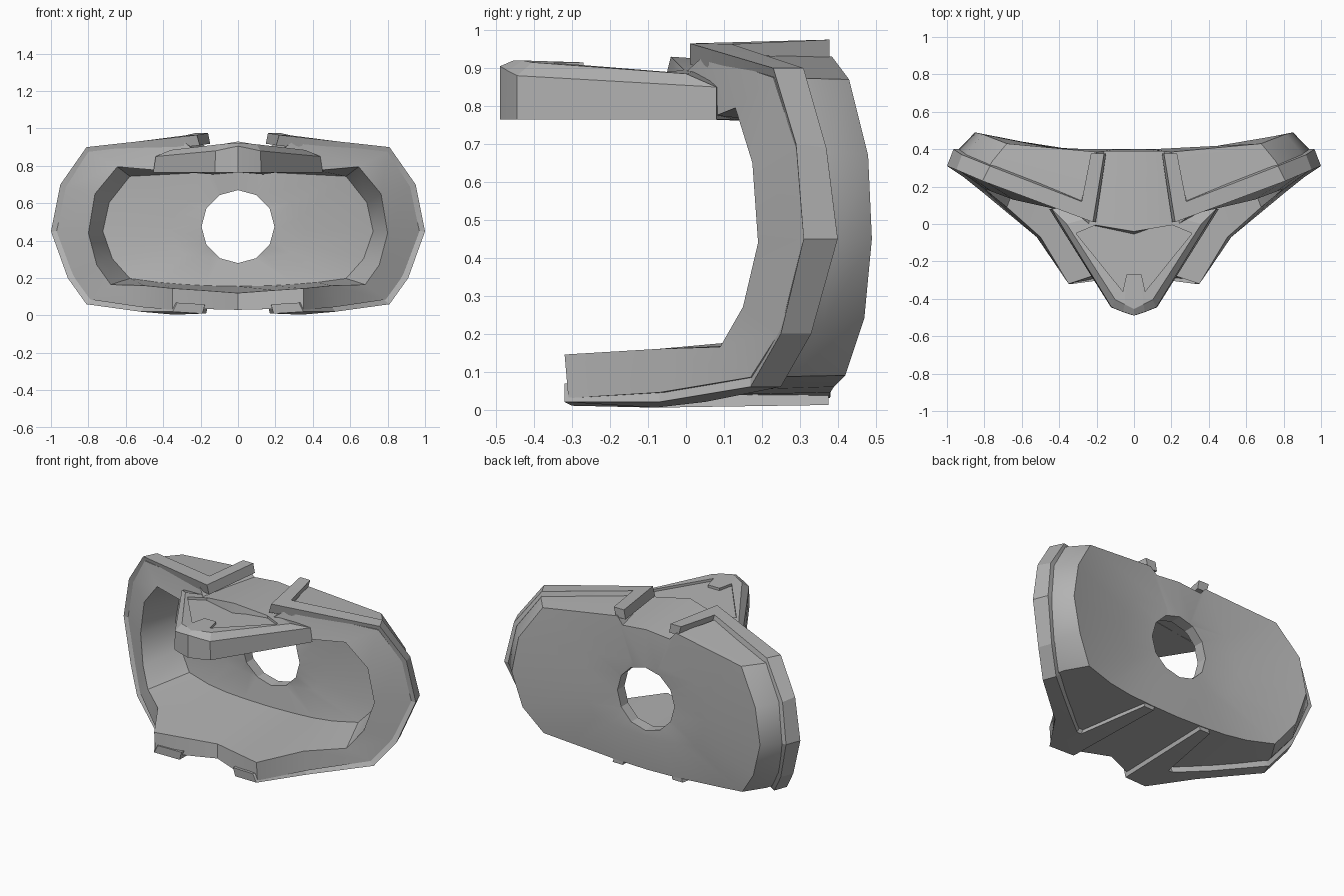
import bpy, bmesh, math
from mathutils import Vector

if "Cube" in bpy.data.objects:
    bpy.data.objects.remove(bpy.data.objects["Cube"])

grey = bpy.data.materials.new("plain grey")
grey.use_nodes = True
grey.diffuse_color = (0.45, 0.45, 0.45, 1)
grey.node_tree.nodes["Principled BSDF"].inputs["Base Color"].default_value = (0.45, 0.45, 0.45, 1)


def full_ring(half):
    """Mirror a half ring whose first and last points lie on the centre plane."""
    return list(half) + [(-x, y, z) for x, y, z in half[-2:0:-1]]


def loft(name, rings, angle=30):
    """Skin closed rings of equal length and cap both ends."""
    bm = bmesh.new()
    loops = [[bm.verts.new(p) for p in ring] for ring in rings]
    for a, b in zip(loops, loops[1:]):
        for i in range(len(a)):
            j = (i + 1) % len(a)
            bm.faces.new((a[i], a[j], b[j], b[i]))
    bm.faces.new(loops[0][::-1])
    bm.faces.new(loops[-1])
    bmesh.ops.recalc_face_normals(bm, faces=bm.faces)
    mesh = bpy.data.meshes.new(name)
    bm.to_mesh(mesh)
    bm.free()
    mesh.materials.append(grey)
    obj = bpy.data.objects.new(name, mesh)
    bpy.context.collection.objects.link(obj)
    smooth(obj, angle)
    return obj


def smooth(obj, angle):
    bpy.ops.object.select_all(action='DESELECT')
    obj.select_set(True)
    bpy.context.view_layer.objects.active = obj
    bpy.ops.object.shade_smooth_by_angle(angle=math.radians(angle))


# Shell: half rings run from the top centre round the side to the bottom centre
rim_outer = [(0, -.04, .93), (.24, 0, .89), (.3, .05, .935), (.8, .23, .875),
             (.92, .29, .69), (.97, .31, .45), (.88, .25, .21), (.79, .17, .085),
             (.52, -.07, .045), (.35, -.31, .03), (.2, -.29, .035), (0, -.2, .03)]
rim_inner = [(0, -.08, .77), (.24, 0, .77), (.42, .08, .775), (.645, .13, .795),
             (.765, .175, .65), (.8, .19, .44), (.755, .15, .27), (.68, .09, .165),
             (.5, -.07, .16), (.35, -.32, .145), (.2, -.27, .135), (0, -.2, .12)]
back_edge = [(0, .39, .9), (.16, .39, .885), (.2, .385, .93), (.68, .43, .87),
             (.81, .48, .67), (.85, .49, .45), (.79, .47, .24), (.68, .42, .09),
             (.5, .39, .06), (.35, .38, .045), (.2, .38, .035), (0, .38, .03)]
waist = [((a[0] + b[0]) * .515, (a[1] + b[1]) / 2, (a[2] + b[2]) / 2)
         for a, b in zip(rim_outer, back_edge)]
cavity = [(x * .85, y - .07, min(.765, .45 + (z - .45) * .7)) for x, y, z in back_edge]


def shrink(ring, factor, depth):
    return [(x * factor, depth, .46 + (z - .46) * factor) for x, y, z in ring]


halves = [shrink(back_edge, .15, .39), shrink(back_edge, .5, .4), back_edge, waist,
          rim_outer, rim_inner, cavity, shrink(cavity, .5, .33), shrink(cavity, .15, .32)]
shell = loft("shell", [full_ring(h) for h in halves], 35)

# Round opening through the back wall
bpy.ops.mesh.primitive_cylinder_add(vertices=12, radius=.195, depth=.6,
                                    location=(0, .4, .475), rotation=(math.pi / 2, 0, 0))
cutter = bpy.context.object
cutter.name = "opening_cutter"
cutter.hide_render = True
cutter.data.materials.append(grey)
cut = shell.modifiers.new("opening", 'BOOLEAN')
cut.operation = 'DIFFERENCE'
cut.solver = 'EXACT'
cut.object = cutter
bpy.context.view_layer.objects.active = shell
# The cut goes before the smoothing
bpy.ops.object.modifier_move_to_index(modifier="opening", index=0)
bpy.ops.object.modifier_apply(modifier="opening")
bpy.data.objects.remove(cutter)

# Raised frame: pairs of front and rear edge points, along one side
frame_path = [((.16, .378, .975), (.23, .378, .975)), ((.22, .01, .965), (.28, .12, .963)),
              ((.81, .23, .9), (.77, .31, .9)), ((.95, .29, .7), (.92, .37, .69)),
              ((1, .31, .45), (.965, .4, .45)), ((.91, .25, .2), (.88, .33, .2)),
              ((.81, .17, .06), (.78, .25, .06)), ((.52, -.07, .02), (.52, .05, .02)),
              ((.35, -.32, .02), (.35, -.08, .005)), ((.19, -.3, .01), (.32, -.08, .005)),
              ((.17, .375, .012), (.24, .375, .012))]


def sunk(p):
    return (p[0] * .93, p[1], .46 + (p[2] - .46) * .89)


for side, sign in (("left", 1), ("right", -1)):
    sections = [[(sign * x, y, z) for x, y, z in (a, b, sunk(b), sunk(a))]
                for a, b in frame_path]
    loft(side + "_raised_frame", sections, 15)

# Visor: slab, sloped edge, raised border with a tongue, sunken middle
slab_edge = [(0, -.49, .905), (.06, -.47, .893), (.12, -.445, .88), (.44, .08, .85), (0, .15, .87)]
slab_base = [(x * 1.03, y, .765) for x, y, z in slab_edge]
ridge = [(0, -.455, .92), (.05, -.43, .92), (.1, -.405, .915), (.36, 0, .885), (0, .1, .9)]
border = [(0, -.27, .915), (.04, -.27, .915), (.06, -.36, .915), (.31, -.05, .89), (0, .08, .905)]
middle = [(x, y, z - .015) for x, y, z in border]
loft("visor", [full_ring(r) for r in (slab_base, slab_edge, ridge, border, middle)], 5)
